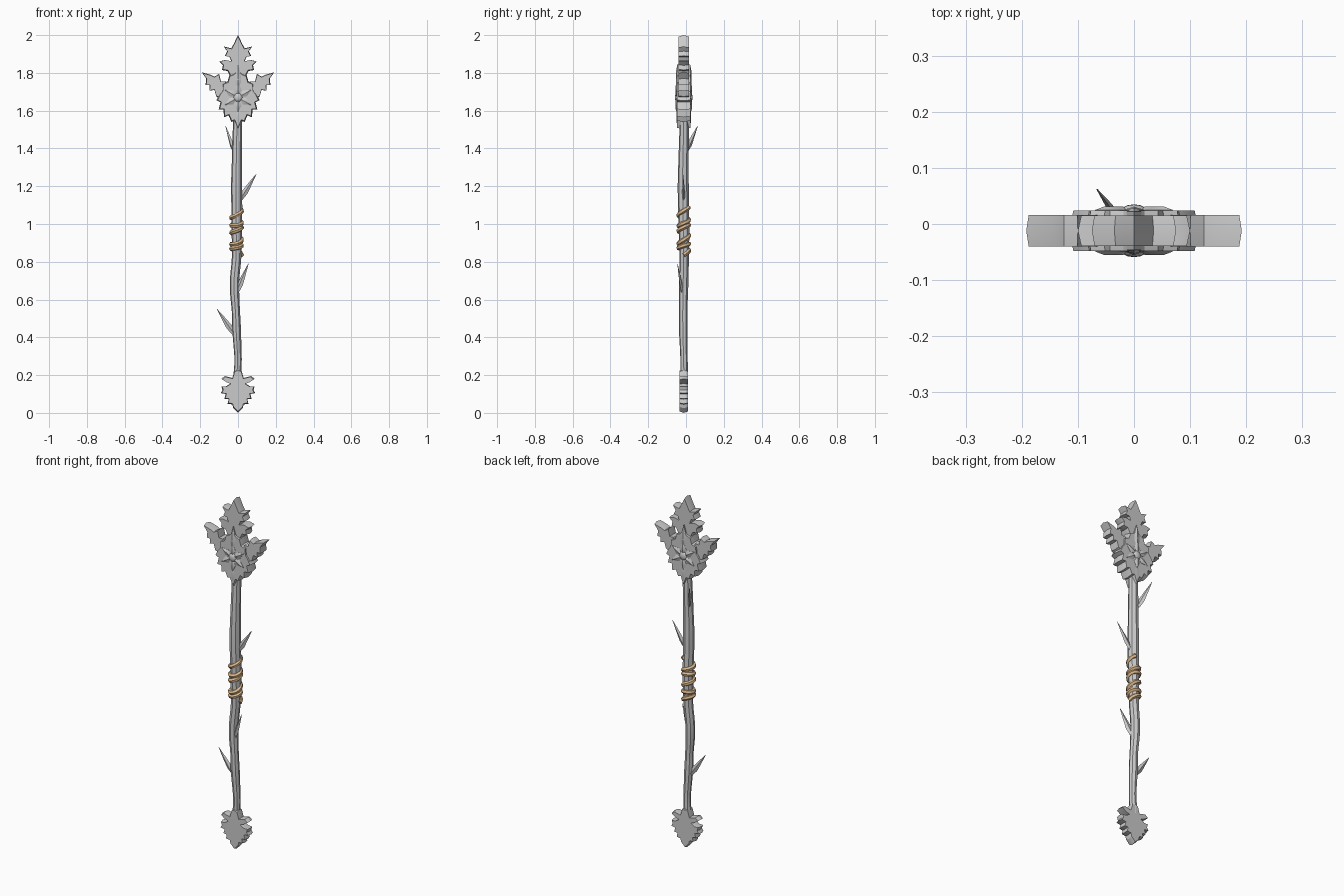
import bpy, bmesh, math
from mathutils import Vector

if "Cube" in bpy.data.objects:
    bpy.data.objects.remove(bpy.data.objects["Cube"])

CY = -0.012  # depth of the staff's central plane


def finish(name, bm, angle=30):
    bmesh.ops.recalc_face_normals(bm, faces=bm.faces)
    me = bpy.data.meshes.new(name)
    bm.to_mesh(me)
    bm.free()
    ob = bpy.data.objects.new(name, me)
    bpy.context.collection.objects.link(ob)
    bpy.ops.object.select_all(action='DESELECT')
    ob.select_set(True)
    bpy.context.view_layer.objects.active = ob
    bpy.ops.object.shade_smooth_by_angle(angle=math.radians(angle))
    return ob


def bridge(bm, a, b):
    for i in range(len(a)):
        j = (i + 1) % len(a)
        bm.faces.new((a[i], a[j], b[j], b[i]))


def mirrored(half):
    """Close a right-hand outline that starts and ends on x = 0."""
    return half + [(-x, z) for x, z in reversed(half) if x > 1e-5]


def plate(name, outline, t, inset=0.94):
    """Jagged plate with a ridge running round its rim."""
    bm = bmesh.new()
    cx = sum(p[0] for p in outline) / len(outline)
    cz = sum(p[1] for p in outline) / len(outline)
    rings = []
    for y, s in ((-t, inset), (0, 1), (t, inset)):
        rings.append([bm.verts.new((cx + (x - cx) * s, CY + y, cz + (z - cz) * s))
                      for x, z in outline])
    bridge(bm, rings[0], rings[1])
    bridge(bm, rings[1], rings[2])
    bm.faces.new(rings[0])
    bm.faces.new(rings[2])
    return finish(name, bm)


def tube(name, pts, radii, res=2, kind='POLY'):
    cu = bpy.data.curves.new(name, 'CURVE')
    cu.dimensions = '3D'
    cu.bevel_depth = 1
    cu.bevel_resolution = res
    cu.use_fill_caps = True
    sp = cu.splines.new(kind)
    sp.points.add(len(pts) - 1)
    for p, co, r in zip(sp.points, pts, radii):
        p.co = (*co, 1)
        p.radius = r
    if kind == 'NURBS':
        sp.use_endpoint_u = True
        sp.order_u = 3
        sp.resolution_u = 4
    ob = bpy.data.objects.new(name, cu)
    bpy.context.collection.objects.link(ob)
    bpy.ops.object.select_all(action='DESELECT')
    ob.select_set(True)
    bpy.context.view_layer.objects.active = ob
    bpy.ops.object.convert(target='MESH')
    bpy.ops.object.shade_smooth_by_angle(angle=math.radians(40))
    return bpy.context.object


def thorn(name, base, tip):
    """Blade-like thorn, broad in the vertical plane, thin across."""
    base, tip = Vector(base), Vector(tip)
    d = (tip - base).normalized()
    v = d.cross(Vector((0, 0, 1))).normalized()
    u = v.cross(d)
    bm = bmesh.new()
    rings = []
    for f, w, h in ((0, 0.010, 0.007), (0.28, 0.016, 0.007), (0.6, 0.010, 0.005), (1, 0.001, 0.001)):
        c = base.lerp(tip, f)
        rings.append([bm.verts.new(c + o) for o in (u * w, v * h, -u * w, -v * h)])
    for a, b in zip(rings, rings[1:]):
        bridge(bm, a, b)
    bm.faces.new(rings[0])
    bm.faces.new(rings[-1])
    finish(name, bm)


def petal(name, centre, angle, r0, r1, w, y_rim, y_ridge):
    """Ridged kite lying on the front or back of the head."""
    def at(r, s, y):
        return (centre[0] + r * math.sin(angle) + s * math.cos(angle), CY + y,
                centre[1] + r * math.cos(angle) - s * math.sin(angle))
    rm = r0 + (r1 - r0) * 0.45
    bm = bmesh.new()
    rim = [bm.verts.new(at(*p, y_rim)) for p in ((r0, 0), (rm, w), (r1, 0), (rm, -w))]
    low = [bm.verts.new(at(*p, 0)) for p in ((r0, 0), (rm, w), (r1, 0), (rm, -w))]
    mid = [bm.verts.new(at(r, 0, y_ridge)) for r in (r0 + 0.2 * (r1 - r0), rm, r0 + 0.75 * (r1 - r0))]
    bridge(bm, low, rim)
    bm.faces.new(low)
    for side in (rim[1], rim[3]):
        for tri in ((rim[0], mid[0], side), (mid[0], mid[1], side),
                    (mid[1], mid[2], side), (mid[2], rim[2], side)):
            bm.faces.new(tri)
    finish(name, bm)


# Gnarled shaft: x, z, radius
shaft = [(0, 0.10, .018), (-.005, 0.20, .021), (.002, 0.27, .019), (-.003, 0.36, .021),
         (-.008, 0.45, .024), (-.010, 0.53, .021), (-.019, 0.64, .025), (-.018, 0.72, .025),
         (-.006, 0.82, .025), (-.006, 0.95, .028), (-.006, 1.08, .029), (-.008, 1.2, .030),
         (-.006, 1.32, .027), (-.004, 1.45, .026), (-.002, 1.54, .024), (0, 1.65, .024)]
tube('shaft', [(x, CY + .003 * math.sin(9 * z), z) for x, z, r in shaft],
     [r for x, z, r in shaft], 2, 'NURBS')

# Cord wound round the grip
pts = []
for i in range(101):
    f = i / 100
    a = f * 5.2 * 2 * math.pi
    z = 0.835 + 0.235 * f + 0.012 * math.sin(f * 14) + 0.006 * math.sin(a)
    pts.append((-0.008 + 0.027 * math.cos(a), CY + 0.027 * math.sin(a), z))
cord = tube('grip_cord', pts, [0.0125] * len(pts), 1)
mat = bpy.data.materials.new('cord_tan')
mat.diffuse_color = (0.72, 0.48, 0.26, 1)
mat.use_nodes = True
mat.node_tree.nodes["Principled BSDF"].inputs["Base Color"].default_value = mat.diffuse_color
cord.data.materials.clear()
cord.data.materials.append(mat)

# Thorns
thorn('thorn_upper_back', (-.022, .002, 1.385), (-.066, .062, 1.52))
thorn('thorn_upper_right', (.012, CY, 1.13), (.097, CY - .004, 1.265))
thorn('thorn_lower_right', (-.005, CY - .008, 0.64), (.055, -.045, 0.79))
thorn('thorn_lower_left', (-.022, CY, 0.42), (-.112, CY - .003, 0.55))

# Foot leaf
plate('foot_leaf', mirrored([
    (0, .23), (.018, .225), (.03, .185), (.07, .195), (.088, .18), (.065, .165), (.04, .155),
    (.065, .14), (.088, .14), (.082, .12), (.092, .105), (.065, .10), (.072, .075),
    (.05, .072), (.055, .048), (.03, .045), (.025, .025), (0, 0)]), 0.022)

# Head: crown leaf, side leaves, body
plate('crown_leaf', mirrored([
    (0, 2.0), (.022, 1.955), (.035, 1.93), (.075, 1.94), (.058, 1.915), (.07, 1.89),
    (.045, 1.885), (.035, 1.86), (.07, 1.868), (.10, 1.86), (.08, 1.84), (.085, 1.815),
    (.055, 1.81), (.035, 1.77), (0, 1.72)]), 0.027)
side = [(.04, 1.70), (.065, 1.755), (.09, 1.755), (.10, 1.795), (.125, 1.78), (.145, 1.79),
        (.192, 1.803), (.168, 1.77), (.172, 1.735), (.15, 1.735), (.152, 1.705),
        (.125, 1.71), (.115, 1.675), (.04, 1.64)]
for name, s in (('right', 1), ('left', -1)):
    plate('side_leaf_' + name, [(x * s, z) for x, z in side], 0.028)
plate('head_body', mirrored([
    (0, 1.83), (.02, 1.80), (.045, 1.79), (.055, 1.755), (.082, 1.745), (.085, 1.705),
    (.098, 1.69), (.115, 1.655), (.093, 1.645), (.103, 1.605), (.077, 1.605), (.074, 1.565),
    (.05, 1.575), (.035, 1.54), (.018, 1.545), (0, 1.50)]), 0.036)

# Star flower, spike and boss on front and back
for face, s in (('front', -1), ('back', 1)):
    for k in range(6):
        petal(f'{face}_petal_{k + 1}', (0, 1.67), k * math.pi / 3, 0.008, 0.08, 0.019,
              s * 0.037, s * 0.043)
    petal(f'{face}_spike', (0, 1.70), 0, 0, 0.145, 0.024, s * 0.034, s * 0.041)
    petal(f'{face}_lower_spike', (0, 1.63), math.pi, 0, 0.12, 0.022, s * 0.033, s * 0.038)
    bm = bmesh.new()
    bmesh.ops.create_uvsphere(bm, u_segments=12, v_segments=8, radius=0.023)
    for v in bm.verts:
        v.co = Vector((v.co.x, CY + s * 0.036 + v.co.y * 0.48, 1.67 + v.co.z))
    finish(f'{face}_boss', bm, 40)
